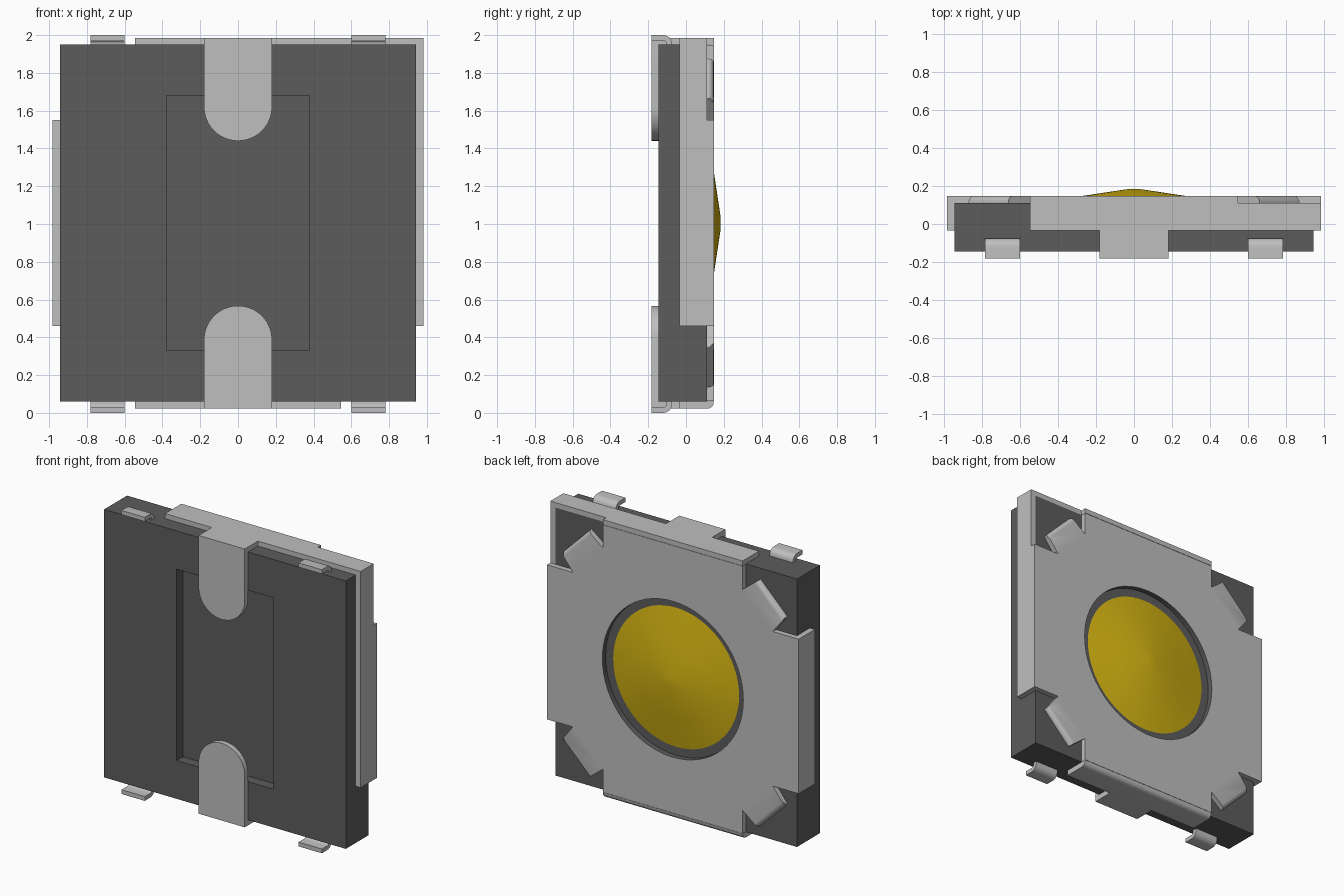
import bpy, bmesh
from math import cos, sin, pi
from mathutils import Vector

if "Cube" in bpy.data.objects:
    bpy.data.objects.remove(bpy.data.objects["Cube"])

MID = 1.005      # height of the switch centre
BACK = 0.147     # rear surface of the metal cover
SEAT = 0.11      # rear surface of the housing
HALF = 0.943     # half width of the housing
OUT = 0.982      # half width over the cover flanges
ARM = 0.545      # half width of the cover arms


def material(name, rgb, rough=0.5):
    m = bpy.data.materials.new(name)
    m.use_nodes = True
    m.diffuse_color = (*rgb, 1)
    bsdf = m.node_tree.nodes["Principled BSDF"]
    bsdf.inputs["Base Color"].default_value = (*rgb, 1)
    bsdf.inputs["Roughness"].default_value = rough
    return m


METAL = material("light grey metal", (0.52, 0.52, 0.52))
PLASTIC = material("dark grey plastic", (0.107, 0.107, 0.107))
GOLD = material("gold", (0.65, 0.45, 0.006))


def finish(bm, name, *mats, smooth=False):
    bmesh.ops.recalc_face_normals(bm, faces=bm.faces)
    mesh = bpy.data.meshes.new(name)
    bm.to_mesh(mesh)
    bm.free()
    for m in mats:
        mesh.materials.append(m)
    ob = bpy.data.objects.new(name, mesh)
    bpy.context.collection.objects.link(ob)
    if smooth:
        bpy.ops.object.select_all(action='DESELECT')
        ob.select_set(True)
        bpy.context.view_layer.objects.active = ob
        bpy.ops.object.shade_smooth_by_angle(angle=pi / 6)
    return ob


def box_mesh(x, y, z):
    bm = bmesh.new()
    bmesh.ops.create_cube(bm, size=1)
    for v in bm.verts:
        v.co = [r[0] if c < 0 else r[1] for c, r in zip(v.co, (x, y, z))]
    return bm


def box(name, x, y, z, mat):
    return finish(box_mesh(x, y, z), name, mat)


def prism(loops, axis, lo, hi):
    """Fill 2D outlines (later ones are holes) and extrude along x or y."""
    bm = bmesh.new()
    place = (lambda a, b: (lo, a, b)) if axis == "x" else (lambda a, b: (a, lo, b))
    for loop in loops:
        vs = [bm.verts.new(place(a, b)) for a, b in loop]
        for i, v in enumerate(vs):
            bm.edges.new((vs[i - 1], v))
    bmesh.ops.triangle_fill(bm, edges=bm.edges[:], use_beauty=True)
    res = bmesh.ops.extrude_face_region(bm, geom=bm.faces[:])
    shift = Vector((hi - lo, 0, 0)) if axis == "x" else Vector((0, hi - lo, 0))
    bmesh.ops.translate(bm, vec=shift,
                        verts=[g for g in res["geom"] if isinstance(g, bmesh.types.BMVert)])
    return bm


def arc(cx, cy, r, start, end, n):
    return [(cx + r * cos(start + (end - start) * i / n),
             cy + r * sin(start + (end - start) * i / n)) for i in range(n + 1)]


# Plastic housing with a rectangular pocket in the front
bm = box_mesh((-HALF, HALF), (-0.145, SEAT), (0.06, 1.95))
front = min(bm.faces, key=lambda f: f.calc_center_median().y)
bmesh.ops.inset_individual(bm, faces=[front], thickness=0.5)
for v in front.verts:
    v.co.x = 0.378 if v.co.x > 0 else -0.378
    v.co.z = 1.68 if v.co.z > MID else 0.33
res = bmesh.ops.extrude_discrete_faces(bm, faces=[front])
floor = res["faces"][0]
rim = [v for v in bm.verts if abs(v.co.x) < 0.4 and v not in floor.verts[:]]
bmesh.ops.translate(bm, vec=(0, 0.07, 0), verts=floor.verts[:])
bmesh.ops.remove_doubles(bm, verts=bm.verts[:], dist=1e-5)
finish(bm, "housing", PLASTIC)

# Metal cover: cross with four angled corner tabs and a round opening
quarter = [(ARM, HALF), (ARM, 0.78), (0.66, 0.87), (0.87, 0.66), (0.78, ARM), (HALF, ARM)]
outline = []
for turn in range(4):
    for a, b in quarter:
        for _ in range(turn):
            a, b = b, -a
        outline.append((a, MID + b))
R = 0.55
hole = arc(0, MID, R, 0, 2 * pi, 64)[:-1]
bm = prism([outline, hole], "y", SEAT, BACK)
for f in bm.faces:
    c = f.calc_center_median()
    f.normal_update()
    if abs(f.normal.y) < 0.5 and (c.x ** 2 + (c.z - MID) ** 2) < (R + 0.005) ** 2:
        f.material_index = 1      # opening wall
# rolled outer edge of each corner tab
tips = [e for e in bm.edges
        if all(v.co.y > BACK - 0.001 and min(abs(v.co.x), abs(v.co.z - MID)) > 0.65
               for v in e.verts)]
bmesh.ops.bevel(bm, geom=tips, offset=0.03, segments=4, profile=0.5, affect='EDGES')
finish(bm, "cover_plate", METAL, PLASTIC, smooth=True)

# Cover flanges folded over the housing sides
FLANGE = -0.035
TOP, LOW = 1.985, 0.022
box("top_flange", (-ARM, ARM), (FLANGE, BACK), (1.95, TOP), METAL)
box("top_flange_corner", (ARM, OUT), (FLANGE, SEAT), (1.95, TOP), METAL)
box("left_flange", (HALF, OUT), (FLANGE, BACK), (MID - ARM, MID + ARM), METAL)
box("left_flange_corner", (HALF, OUT), (FLANGE, SEAT), (MID + ARM, 1.95), METAL)
box("right_flange", (-OUT, -HALF), (FLANGE, BACK), (MID - ARM, MID + ARM), METAL)
section = [(FLANGE, 0.06), (FLANGE, LOW)]
section += arc(BACK - 0.035, LOW + 0.035, 0.035, -pi / 2, 0, 6) + [(BACK, 0.06)]
finish(prism([section], "x", -ARM, ARM), "bottom_flange", METAL, smooth=True)

# Centre clips: strap over the edge and a round-ended tongue on the front
W = 0.18
FRONT = -0.182
for name, edge, tip, side in (("top", TOP, 1.44, 1), ("bottom", LOW, 0.567, -1)):
    inner = 1.95 if side > 0 else 0.06
    box(name + "_clip_strap", (-W, W), (-0.145, FLANGE), sorted((inner, edge)), METAL)
    tongue = [(-W, edge)] + arc(0, tip + side * W, W, pi, pi + side * pi, 24) + [(W, edge)]
    finish(prism([tongue], "y", FRONT, -0.145), name + "_clip_tongue", METAL, smooth=True)

# Four bent solder feet
T, BEND = 0.03, 0.045
for vert, base, side in (("top", 1.94, 1), ("bottom", 0.07, -1)):
    tip = 2.0 if side > 0 else 0.0
    bend = arc(-0.075 - BEND, -BEND, BEND, 0, pi / 2, 6)
    inner = arc(-0.075 - BEND, -BEND, BEND - T, pi / 2, 0, 4)
    path = [(-0.075, -0.06)] + bend + [(FRONT, 0), (FRONT, -T)] + inner + [(-0.075 - T, -0.06)]
    loop = [(y, tip + side * z) for y, z in path]
    for hand, x0 in (("left", 0.6), ("right", -0.782)):
        finish(prism([loop], "x", x0, x0 + 0.182), f"{vert}_{hand}_foot", METAL, smooth=True)

# Shallow conical gold contact in the opening
bm = bmesh.new()
rings = [(R, 0.1), (0.28, 0.146), (0.035, 0.183)]
N = 64
rows = [[bm.verts.new((r * cos(2 * pi * i / N), y, MID + r * sin(2 * pi * i / N)))
         for i in range(N)] for r, y in rings]
for lower, upper in zip(rows, rows[1:]):
    for i in range(N):
        bm.faces.new((lower[i - 1], lower[i], upper[i], upper[i - 1]))
bm.faces.new(rows[-1])
bm.faces.new(rows[0])
finish(bm, "contact_dome", GOLD, smooth=True)
